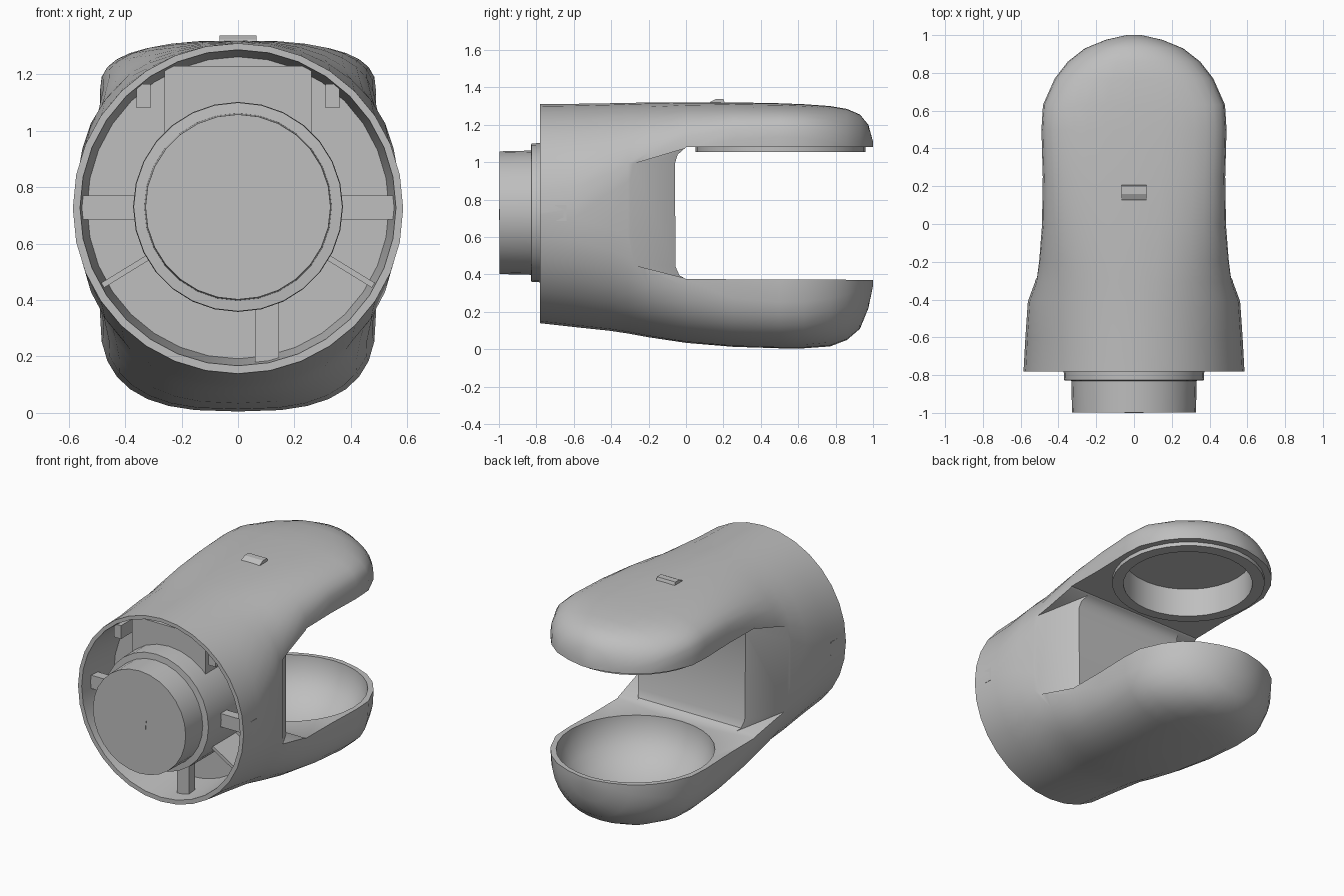
import bpy, bmesh, math
from mathutils import Vector, Matrix

old = bpy.data.objects.get("Cube")
if old:
    bpy.data.objects.remove(old, do_unlink=True)

gray = bpy.data.materials.new("light gray")
gray.use_nodes = True
gray.diffuse_color = (0.52, 0.52, 0.52, 1)
gray.node_tree.nodes["Principled BSDF"].inputs["Base Color"].default_value = gray.diffuse_color


def make(name, bm):
    bmesh.ops.recalc_face_normals(bm, faces=bm.faces)
    me = bpy.data.meshes.new(name)
    bm.to_mesh(me)
    bm.free()
    me.materials.append(gray)
    ob = bpy.data.objects.new(name, me)
    bpy.context.collection.objects.link(ob)
    return ob


def select(ob):
    bpy.ops.object.select_all(action='DESELECT')
    ob.select_set(True)
    bpy.context.view_layer.objects.active = ob


def smooth(ob, angle=35):
    select(ob)
    bpy.ops.object.shade_smooth_by_angle(angle=math.radians(angle))


def loft(name, rings):
    bm = bmesh.new()
    loops = [[bm.verts.new(p) for p in r] for r in rings]
    n = len(loops[0])
    for a, b in zip(loops, loops[1:]):
        for i in range(n):
            bm.faces.new((a[i], a[(i + 1) % n], b[(i + 1) % n], b[i]))
    bm.faces.new(loops[0])
    bm.faces.new(loops[-1][::-1])
    return make(name, bm)


def box(name, lo, hi, tilt=0):
    lo, hi = Vector(lo), Vector(hi)
    bm = bmesh.new()
    m = (Matrix.Translation((lo + hi) / 2) @ Matrix.Rotation(tilt, 4, 'Y')
         @ Matrix.Diagonal((*(hi - lo), 1)))
    bmesh.ops.create_cube(bm, size=1, matrix=m)
    return make(name, bm)


def turned(name, profile, axis, centre, n=32):
    """Closed stack of circles; profile holds (radius, position along axis)."""
    rings = []
    for r, h in profile:
        ring = []
        for i in range(n):
            t = 2 * math.pi * i / n
            c, s = r * math.cos(t), r * math.sin(t)
            ring.append((c, h, centre + s) if axis == 'Y' else (c, centre + s, h))
        rings.append(ring)
    return loft(name, rings)


def prism(name, pts, make_point):
    return loft(name, [[make_point(p, k) for p in pts] for k in (0, 1)])


def boolean(ob, tool):
    select(ob)
    mod = ob.modifiers.new("cut", 'BOOLEAN')
    mod.object, mod.operation, mod.solver = tool, 'DIFFERENCE', 'EXACT'
    bpy.ops.object.modifier_apply(modifier=mod.name)
    bpy.data.objects.remove(tool, do_unlink=True)


# Outer shell: y, half width, bottom, top, lower rounding, upper rounding, exponent
sections = [
    (-0.78, 0.585, 0.14, 1.31, 0.58, 0.58, 2.0),
    (-0.60, 0.575, 0.12, 1.312, 0.58, 0.56, 2.05),
    (-0.41, 0.562, 0.10, 1.315, 0.55, 0.48, 2.1),
    (-0.31, 0.525, 0.085, 1.317, 0.52, 0.42, 2.2),
    (-0.20, 0.507, 0.065, 1.319, 0.47, 0.35, 2.3),
    (0.00, 0.487, 0.035, 1.32, 0.41, 0.25, 2.5),
    (0.25, 0.483, 0.014, 1.32, 0.37, 0.20, 2.7),
    (0.50, 0.49, 0.006, 1.315, 0.36, 0.18, 2.8),
    (0.63, 0.482, 0.006, 1.31, 0.36, 0.18, 2.8),
    (0.77, 0.42, 0.016, 1.30, 0.35, 0.19, 2.5),
    (0.86, 0.35, 0.05, 1.285, 0.32, 0.20, 2.3),
    (0.93, 0.26, 0.11, 1.255, 0.26, 0.18, 2.1),
    (0.975, 0.15, 0.22, 1.20, 0.15, 0.13, 2.0),
    (1.00, 0.04, 0.34, 1.11, 0.03, 0.05, 2.0),
]


def section_ring(y, w, zb, zt, rl, ru, e, n=9):
    def quarter(sx, sz):
        for i in range(n):
            t = math.pi / 2 * i / (n - 1)
            a, b = max(math.cos(t), 0) ** (2 / e), math.sin(t) ** (2 / e)
            r, z0 = (ru, zt - ru) if sz > 0 else (rl, zb + rl - 0.001)
            yield (sx * w * a, y, z0 + sz * r * b)
    ne, nw = list(quarter(1, 1)), list(quarter(-1, 1))
    sw, se = list(quarter(-1, -1)), list(quarter(1, -1))
    return ne + nw[-2::-1] + sw + se[-2::-1]


body = loft("forked_body", [section_ring(*s) for s in sections])

# Slot between the two prongs, with softened inner corners
slot = [(1.2, 0.37), (0.0, 0.375), (-0.035, 0.395), (-0.055, 0.44),
        (-0.06, 0.99), (-0.045, 1.04), (0.0, 1.08), (1.2, 1.08)]
boolean(body, prism("slot_cutter", slot, lambda p, k: (2 * k - 1, p[0], p[1])))

# Flared notches that narrow the web on both sides
notch = [(-0.37, 0.50), (-0.28, 0.45), (0.01, 0.376), (0.01, 1.078), (-0.37, 0.965)]
for s in (-1, 1):
    boolean(body, prism("notch_cutter", notch, lambda p, k: (
        s * (0.8 if k else 0.38 - (p[0] + 0.06) * 0.6), p[0], p[1])))

# Hollow front, lower bowl and upper socket
boolean(body, turned("cavity_cutter", [(0.56, -0.9), (0.56, -0.78), (0.535, -0.49)], 'Y', 0.727))
bowl = [(0.46 * math.cos(t), 0.37 - 0.32 * math.sin(t))
        for t in [math.radians(a) for a in (0, 15, 30, 45, 60, 75, 86)]]
boolean(body, turned("bowl_cutter", [(0.46, 0.5)] + bowl, 'Z', 0.51))
boolean(body, turned("socket_cutter", [(0.385, 1.0), (0.385, 1.24)], 'Z', 0.5))
smooth(body)

# Raised rim around the upper socket
rim = turned("socket_rim", [(0.455, 1.055), (0.455, 1.10)], 'Z', 0.505)
boolean(rim, turned("rim_cutter", [(0.385, 1.0), (0.385, 1.2)], 'Z', 0.5))
smooth(rim)

# Plug with its collar
smooth(turned("plug", [(0.328, -0.997), (0.332, -0.83), (0.37, -0.827),
                       (0.372, -0.785), (0.372, -0.48)], 'Y', 0.73, 28))
box("upper_block", (-0.26, -0.70, 0.85), (0.26, -0.47, 1.23))

# Pins and ribs that join the plug to the shell
for s, side in ((1, "left"), (-1, "right")):
    xs = sorted((s * 0.34, s * 0.578))
    box(side + "_pin", (xs[0], -0.70, 0.685), (xs[1], -0.64, 0.77))
    cx = s * 0.41
    box(side + "_lower_rib", (cx - 0.11, -0.72, 0.485), (cx + 0.11, -0.48, 0.505), s * 0.55)
    xs = sorted((s * 0.31, s * 0.36))
    box(side + "_clip", (xs[0], -0.74, 1.08), (xs[1], -0.48, 1.165))
box("bottom_pin", (0.06, -0.70, 0.15), (0.145, -0.64, 0.40))

# Small tab on the top, and a flat mark on the plug
tab = [(0.12, 1.31), (0.13, 1.323), (0.16, 1.338), (0.20, 1.338), (0.21, 1.31)]
prism("top_tab", tab, lambda p, k: (0.065 * (2 * k - 1), p[0], p[1]))
tri = [(-0.05, 0.725), (0.05, 0.75), (0.045, 0.69)]
prism("plug_mark", tri, lambda p, k: (p[0], -1.0 + 0.004 * k, p[1]))
